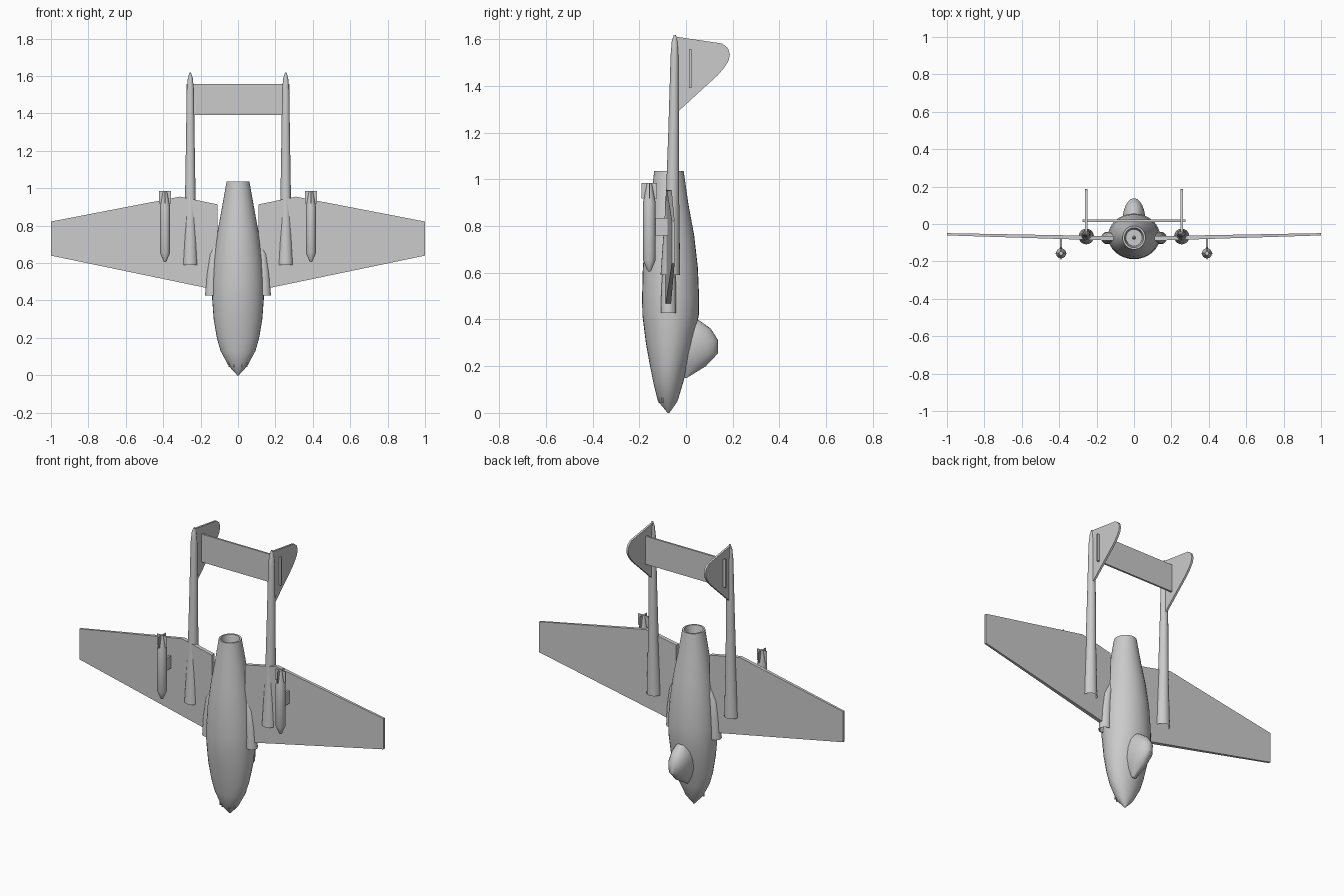
import bpy, bmesh, math
from mathutils import Vector

if "Cube" in bpy.data.objects:
    bpy.data.objects.remove(bpy.data.objects["Cube"])

grey = bpy.data.materials.new("light grey")
grey.diffuse_color = (0.6, 0.6, 0.6, 1)
grey.use_nodes = True
grey.node_tree.nodes["Principled BSDF"].inputs["Base Color"].default_value = grey.diffuse_color


def finish(name, bm):
    """Turn a bmesh into an object, smooth except at sharp edges."""
    bmesh.ops.recalc_face_normals(bm, faces=bm.faces)
    for f in bm.faces:
        f.smooth = True
    for e in bm.edges:
        e.smooth = len(e.link_faces) == 2 and e.calc_face_angle() < math.radians(35)
    me = bpy.data.meshes.new(name)
    bm.to_mesh(me)
    bm.free()
    me.materials.append(grey)
    ob = bpy.data.objects.new(name, me)
    bpy.context.collection.objects.link(ob)
    return ob


def loft(name, sections, n=24, cap_start=True, cap_end=True):
    """Skin ellipses given as (z, centre x, centre y, radius x, radius y)."""
    bm = bmesh.new()
    rings = []
    for z, cx, cy, rx, ry in sections:
        rings.append([bm.verts.new((cx + rx * math.cos(2 * math.pi * i / n),
                                    cy + ry * math.sin(2 * math.pi * i / n), z)) for i in range(n)])
    for a, b in zip(rings, rings[1:]):
        for i in range(n):
            j = (i + 1) % n
            bm.faces.new((a[i], a[j], b[j], b[i]))
    if cap_start:
        bm.faces.new(rings[0][::-1])
    if cap_end:
        bm.faces.new(rings[-1])
    return finish(name, bm)


def slab(name, pts_a, pts_b):
    """Solid between two matching outlines."""
    bm = bmesh.new()
    a = [bm.verts.new(p) for p in pts_a]
    b = [bm.verts.new(p) for p in pts_b]
    bm.faces.new(a)
    bm.faces.new(b[::-1])
    for i in range(len(a)):
        j = (i + 1) % len(a)
        bm.faces.new((a[i], a[j], b[j], b[i]))
    return finish(name, bm)


def box(name, x0, x1, y0, y1, z0, z1):
    low = [(x0, y0, z0), (x1, y0, z0), (x1, y1, z0), (x0, y1, z0)]
    return slab(name, low, [(x, y, z1) for x, y, _ in low])


# Fuselage, with the hollow exhaust at the upper end
loft("fuselage", [
    (0.0, 0, -.075, .004, .004), (.05, 0, -.078, .05, .042), (.13, 0, -.076, .093, .064),
    (.2, 0, -.074, .113, .08), (.3, 0, -.069, .13, .103), (.42, 0, -.066, .139, .121),
    (.5, 0, -.066, .139, .122), (.62, 0, -.067, .13, .118), (.76, 0, -.069, .111, .104),
    (.89, 0, -.071, .087, .082), (1.037, 0, -.073, .061, .063), (1.037, 0, -.073, .051, .053),
    (.99, 0, -.073, .043, .045)], n=32)
loft("exhaust_cone", [(.98, 0, -.073, .012, .012), (1.01, 0, -.073, .004, .004)], n=12)

# Canopy bubble on the back of the fuselage
loft("canopy", [
    (.15, 0, 0, .012, .004), (.2, 0, .005, .04, .08), (.255, 0, .01, .058, .127),
    (.31, 0, .012, .062, .126), (.36, 0, .015, .052, .092), (.398, 0, .02, .03, .034)])

# Paired parts
for side, s in (("left", -1), ("right", 1)):
    # Wing: thin tapered plate with slight dihedral
    outline = [(.11, .455), (1, .64), (1, .822), (.31, .955), (.11, .914)]

    def skin(sign):
        pts = []
        for x, z in outline:
            t = (x - .11) / .89
            pts.append((s * x, -.077 + .022 * t + sign * (.012 - .006 * t), z))
        return pts
    slab(side + "_wing", skin(-1), skin(1))

    # Tail boom, open at the lower end
    bx = s * .255
    loft(side + "_tail_boom", [
        (.59, bx, -.067, .041, .042), (.9, bx, -.058, .029, .029), (1.2, bx, -.053, .024, .023),
        (1.53, bx, -.049, .019, .017), (1.59, bx, -.048, .013, .013),
        (1.618, bx, -.048, .004, .005)], n=20, cap_start=False)

    # Tail fin
    fin = [(-.05, 1.612), (.155, 1.582), (.18, 1.562), (.188, 1.535), (.183, 1.51),
           (.165, 1.48), (.137, 1.447), (-.04, 1.285)]
    slab(side + "_tail_fin", [(bx - .006, y, z) for y, z in fin],
         [(bx + .006, y, z) for y, z in fin])

    # Wing root air intake with a hollow mouth
    loft(side + "_air_intake", [
        (.52, s * .143, -.075, .022, .022), (.43, s * .143, -.075, .028, .028),
        (.428, s * .143, -.075, .033, .033), (.54, s * .138, -.074, .031, .031),
        (.65, s * .128, -.072, .026, .025), (.73, s * .1, -.07, .014, .012)], n=20)

    # Bomb: body, four fins and pylon
    mx, my = s * .39, -.157
    loft(side + "_bomb", [
        (.605, mx, my, .004, .004), (.612, mx, my, .009, .009), (.655, mx, my, .027, .027),
        (.9, mx, my, .027, .027), (.985, mx, my, .01, .01)], n=16)
    box(side + "_bomb_fin_wide", mx - .033, mx + .033, my - .002, my + .002, .918, .985)
    box(side + "_bomb_fin_deep", mx - .002, mx + .002, my - .033, my + .033, .918, .985)
    box(side + "_bomb_pylon", mx - .006, mx + .006, -.135, -.07, .76, .835)

    # Gun barrels under the nose
    for k, (gx, gy) in enumerate(((.024, -.115), (.048, -.1))):
        loft(f"{side}_gun_{k}", [(.045, s * gx, gy, .004, .004), (.11, s * gx, gy, .004, .004)], n=8)

# Tailplane joining the two fins
box("tailplane", -.275, .275, .012, .023, 1.392, 1.558)
